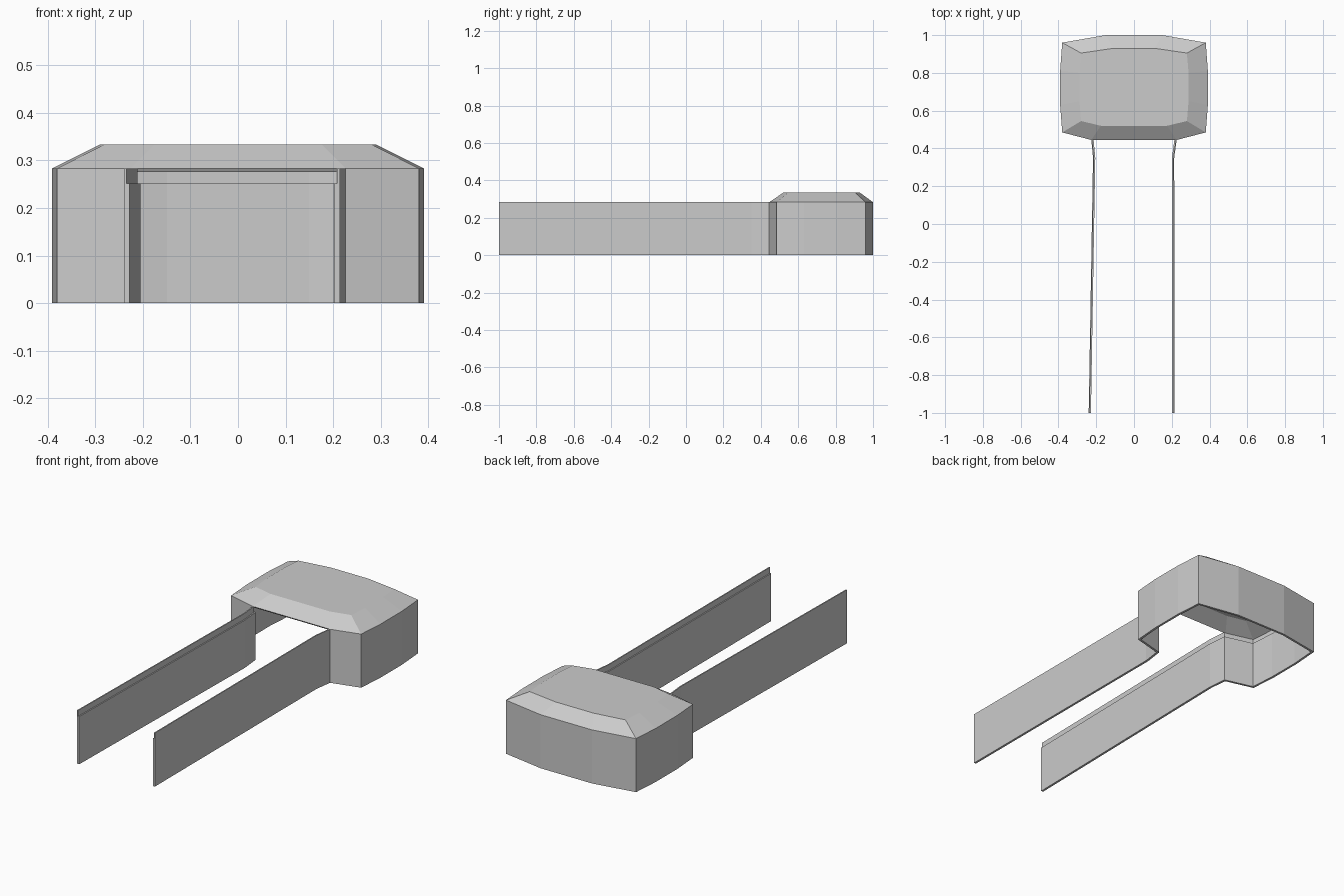
import bpy
from mathutils import Vector

if "Cube" in bpy.data.objects:
    bpy.data.objects.remove(bpy.data.objects["Cube"])


def make_object(name, verts, faces):
    mesh = bpy.data.meshes.new(name)
    mesh.from_pydata(verts, [], faces)
    mesh.update()
    obj = bpy.data.objects.new(name, mesh)
    bpy.context.collection.objects.link(obj)
    return obj


def offset_path(path, d):
    """Mitred offset of an open path towards its right-hand side."""
    pts = [Vector(p) for p in path]
    dirs = [(b - a).normalized() for a, b in zip(pts, pts[1:])]
    norms = [Vector((t.y, -t.x)) for t in dirs]
    out = []
    for i, p in enumerate(pts):
        a = norms[max(i - 1, 0)]
        b = norms[min(i, len(norms) - 1)]
        out.append(p + (a + b) * (d / (1 + a.dot(b))))
    return out


def mirror_loop(half):
    """Left half of an outline followed by its mirrored right half."""
    return half + [(-x, y) for x, y in reversed(half)]


EAVE, TOP = 0.283, 0.334

# outlines of the room, front opening round to the back
room = mirror_loop([(-.226, .445), (-.38, .485), (-.391, .63), (-.391, .81),
                    (-.38, .96), (-.15, 1.0)])
roof_top = mirror_loop([(-.175, .52), (-.28, .545), (-.289, .65), (-.289, .80),
                        (-.28, .905), (-.11, .93)])

# passage and room wall: one ribbon with a rebate along its inner top edge
path = [(-.24, -1), (-.217, .35)] + room + [(.213, .35), (.214, -1)]
profile = [(0, 0), (.012, 0), (.012, .252), (.006, .252), (.006, EAVE), (0, EAVE)]
verts, faces = [], []
n, m = len(path), len(profile)
for d, z in profile:
    verts += [(p.x, p.y, z) for p in offset_path(path, d)]
for j in range(m):
    k = (j + 1) % m
    faces += [(j * n + i, j * n + i + 1, k * n + i + 1, k * n + i) for i in range(n - 1)]
faces.append([j * n for j in range(m)])
faces.append([j * n + n - 1 for j in reversed(range(m))])
make_object("passage_wall", verts, faces)

# hollow roof with sloped edges
c = len(room)
verts = [(x, y, EAVE) for x, y in room] + [(x, y, TOP) for x, y in roof_top]
faces = [(i, i + c, (i + 1) % c + c, (i + 1) % c) for i in range(c)]
faces.append(list(reversed(range(c, 2 * c))))
roof = make_object("roof", verts, faces)
solid = roof.modifiers.new("thickness", 'SOLIDIFY')
solid.thickness = 0.008
solid.offset = -1
